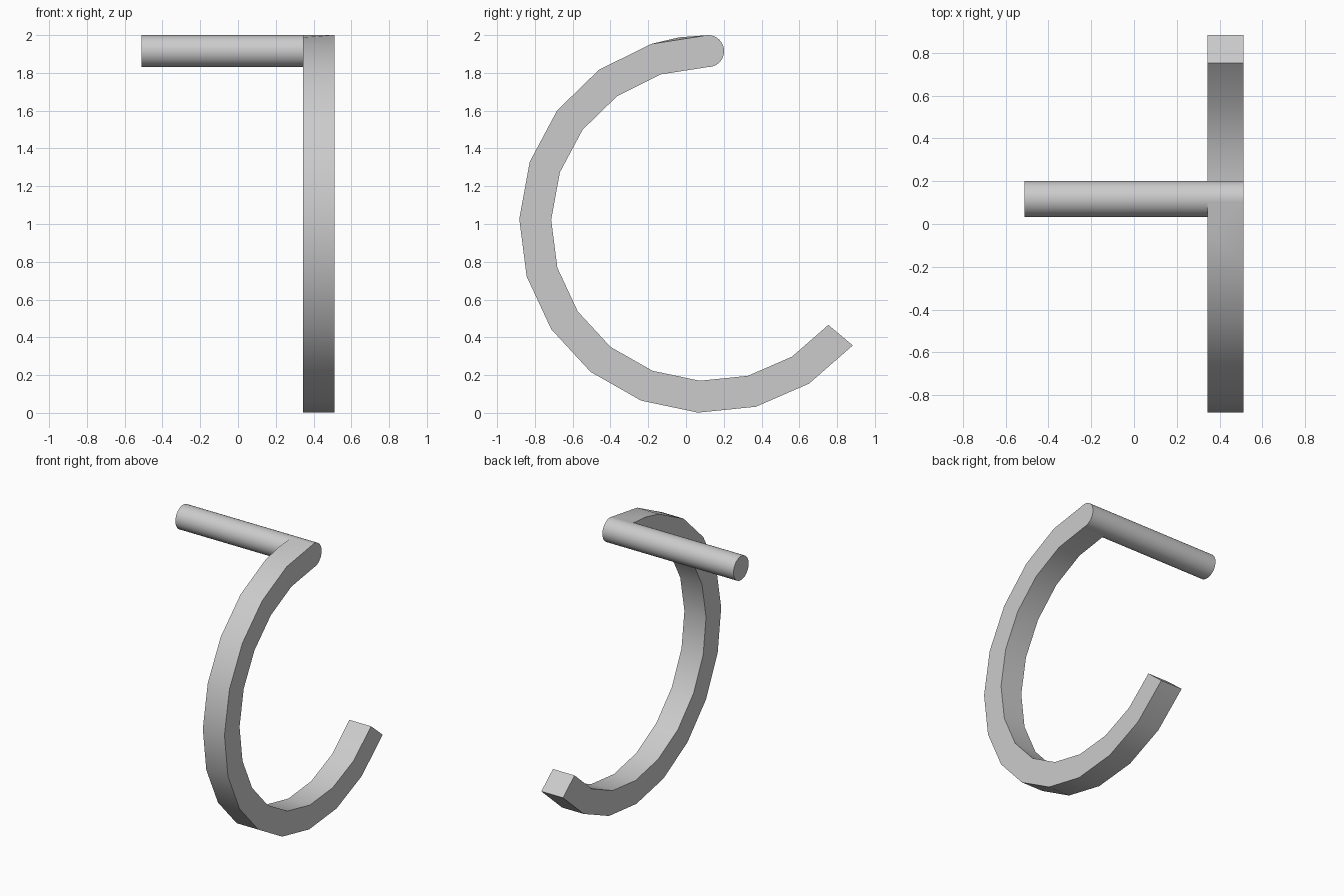
import bpy, bmesh, math
from mathutils import Vector

cube = bpy.data.objects.get("Cube")
if cube:
    bpy.data.objects.remove(cube, do_unlink=True)

# Shared dimensions
CENTRE_Y, CENTRE_Z = 0.117, 1.0
OUTER, INNER = 1.0, 0.831
THICK = OUTER - INNER
HALF_X = 0.512
START, SWEEP, STEPS = 90, 230, 13

grey = bpy.data.materials.new("plain_grey")
grey.use_nodes = True
colour = (0.6, 0.6, 0.6, 1)
grey.diffuse_color = colour
grey.node_tree.nodes["Principled BSDF"].inputs["Base Color"].default_value = colour


def on_arc(x, radius, degrees):
    a = math.radians(degrees)
    return Vector((x, CENTRE_Y + radius * math.cos(a), CENTRE_Z + radius * math.sin(a)))


def finish(obj):
    obj.data.materials.append(grey)
    bpy.ops.object.select_all(action='DESELECT')
    bpy.context.view_layer.objects.active = obj
    obj.select_set(True)
    bpy.ops.object.shade_smooth_by_angle(angle=math.radians(30))


# Curved hook: square section swept along an open arc
bm = bmesh.new()
corners = [(HALF_X - THICK, OUTER), (HALF_X, OUTER), (HALF_X, INNER), (HALF_X - THICK, INNER)]
rings = [[bm.verts.new(on_arc(x, r, START + SWEEP * i / STEPS)) for x, r in corners]
         for i in range(STEPS + 1)]
for a, b in zip(rings, rings[1:]):
    for k in range(4):
        n = (k + 1) % 4
        bm.faces.new((a[k], a[n], b[n], b[k]))
bm.faces.new(rings[0])
bm.faces.new(rings[-1])

# Slight swell on the edge where the hook meets the bar
edge = bm.edges.get((rings[0][0], rings[1][0]))
_, swell = bmesh.utils.edge_split(edge, rings[0][0], 0.5)
swell.co = on_arc(HALF_X - THICK, OUTER, START + SWEEP / STEPS / 2)

bmesh.ops.recalc_face_normals(bm, faces=bm.faces)
mesh = bpy.data.meshes.new("curved_hook")
bm.to_mesh(mesh)
bm.free()
hook = bpy.data.objects.new("curved_hook", mesh)
bpy.context.collection.objects.link(hook)
finish(hook)

# Straight round bar, running through the top end of the hook
bpy.ops.mesh.primitive_cylinder_add(
    vertices=48, radius=THICK / 2, depth=2 * HALF_X,
    location=(0, CENTRE_Y, CENTRE_Z + (OUTER + INNER) / 2),
    rotation=(0, math.pi / 2, 0))
bar = bpy.context.object
bar.name = "round_bar"
finish(bar)
